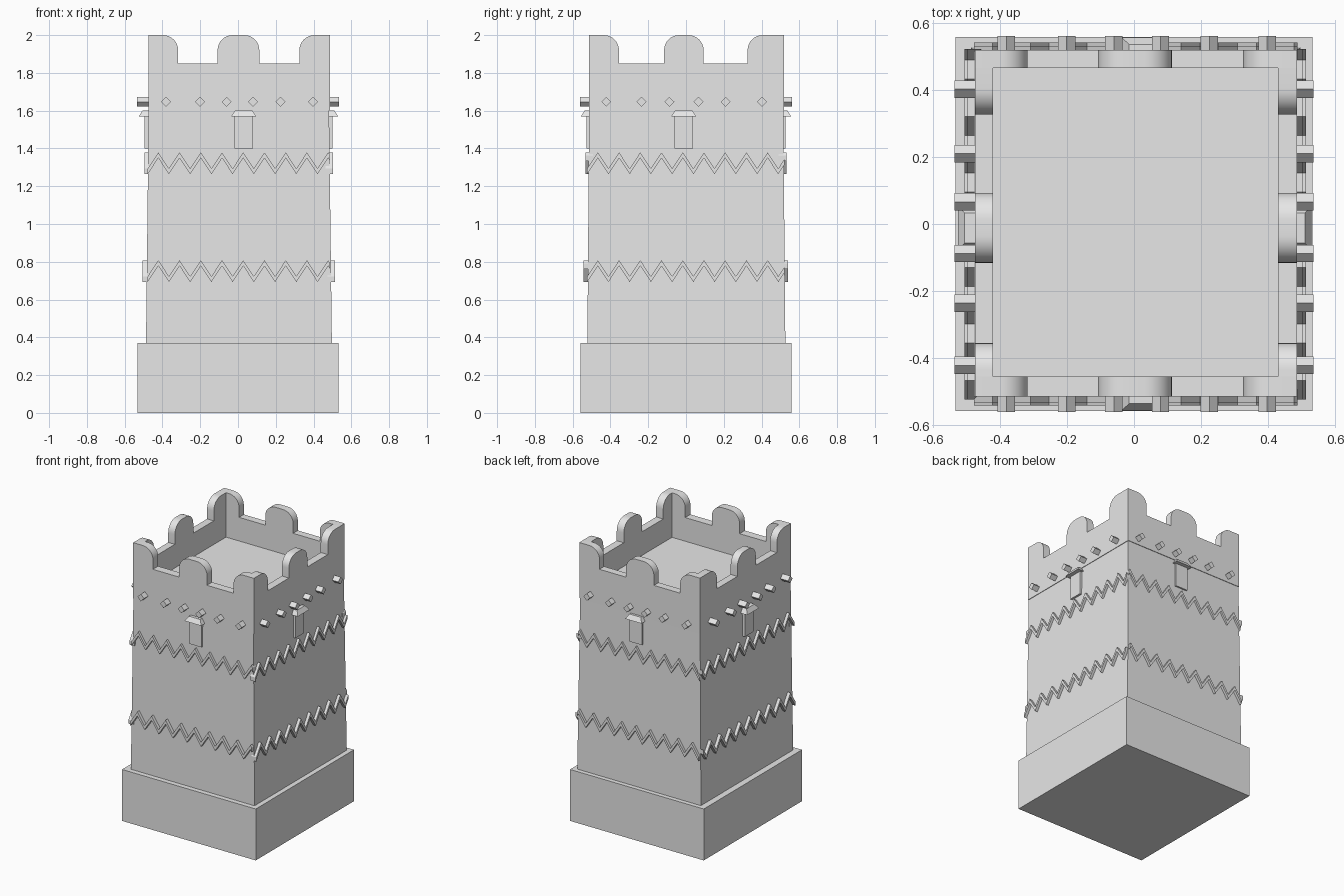
import bpy, bmesh, math

if "Cube" in bpy.data.objects:
    bpy.data.objects.remove(bpy.data.objects["Cube"])

stone = bpy.data.materials.new("pale_grey_stone")
stone.use_nodes = True
stone.diffuse_color = (0.8, 0.8, 0.8, 1)
stone.node_tree.nodes["Principled BSDF"].inputs["Base Color"].default_value = (0.8, 0.8, 0.8, 1)


def finish(name, bm):
    bmesh.ops.recalc_face_normals(bm, faces=bm.faces[:])
    mesh = bpy.data.meshes.new(name)
    bm.to_mesh(mesh)
    bm.free()
    mesh.materials.append(stone)
    obj = bpy.data.objects.new(name, mesh)
    bpy.context.collection.objects.link(obj)
    return obj


def loft(name, rings):
    """Closed solid through rings of equal vertex count."""
    bm = bmesh.new()
    loops = [[bm.verts.new(p) for p in ring] for ring in rings]
    n = len(loops[0])
    for a, b in zip(loops, loops[1:]):
        for i in range(n):
            bm.faces.new((a[i], a[(i + 1) % n], b[(i + 1) % n], b[i]))
    bm.faces.new(loops[0])
    bm.faces.new(loops[-1])
    return finish(name, bm)


def rect(x0, x1, y0, y1, z):
    return [(x0, y0, z), (x1, y0, z), (x1, y1, z), (x0, y1, z)]


def prism(name, poly, axis, d0, d1):
    """Extrude a (u, z) outline along the y or x axis."""
    def place(u, z, d):
        return (u, d, z) if axis == "y" else (d, u, z)
    return loft(name, [[place(u, z, d) for u, z in poly] for d in (d0, d1)])


# Plinth, tapered body and roof deck
X0, X1, Y0, Y1 = -0.474, 0.486, -0.514, 0.519
IX0, IX1, IY0, IY1 = -0.421, 0.43, -0.455, 0.465
loft("plinth", [rect(-0.532, 0.532, -0.558, 0.558, z) for z in (0, 0.37)])
loft("tower_body", [rect(-0.487, 0.497, -0.522, 0.526, 0.37),
                    rect(X0 + 0.001, X1 - 0.004, Y0 + 0.001, Y1 - 0.004, 1.6)])
loft("roof_deck", [rect(IX0 - 0.01, IX1 + 0.01, IY0 - 0.01, IY1 + 0.01, z)
                   for z in (1.6, 1.68)])


# Battlement walls with round-shouldered merlons
def shoulder(u, side, r=0.08, steps=8):
    """Arc from the vertical edge at u up to the flat top; side points into the merlon."""
    return [(u + side * r * (1 - math.cos(a)), 2 - r + r * math.sin(a))
            for a in (math.pi / 2 * i / steps for i in range(steps + 1))]


def battlement(name, u0, u1, gaps, axis, d0, d1):
    poly = [(u0, 1.6), (u0, 2.0)]
    for a, b in gaps:
        poly += shoulder(a, -1)[::-1] + [(a, 1.85), (b, 1.85)] + shoulder(b, 1)
    poly += [(u1, 2.0), (u1, 1.6)]
    obj = prism(name, poly, axis, d0, d1)
    bpy.ops.object.select_all(action="DESELECT")
    obj.select_set(True)
    bpy.context.view_layer.objects.active = obj
    bpy.ops.object.shade_smooth_by_angle(angle=math.radians(30))


gaps_x = [(-0.317, -0.108), (0.113, 0.325)]
gaps_y = [(-0.355, -0.116), (0.093, 0.326)]
battlement("front_battlement", X0, X1, gaps_x, "y", Y0, IY0)
battlement("back_battlement", X0, X1, gaps_x, "y", IY1, Y1)
battlement("right_battlement", Y0, Y1, gaps_y, "x", X0, IX0)
battlement("left_battlement", Y0, Y1, gaps_y, "x", IX1, X1)


# Square beams set on edge, running right through the tower
def beam(name, u, axis, reach):
    z, r = 1.647, 0.026
    prism(name, [(u - r, z), (u, z - r), (u + r, z), (u, z + r)], axis, -reach, reach)


for i, x in enumerate((-0.381, -0.201, -0.06, 0.079, 0.225, 0.397)):
    beam(f"long_beam_{i + 1}", x, "y", 0.561)
for i, y in enumerate((-0.422, -0.236, -0.088, 0.066, 0.21, 0.402)):
    beam(f"cross_beam_{i + 1}", y, "x", 0.535)


# Zigzag mouldings around the body
def zigzag(name, u0, u1, low, axis, d0, d1):
    step, thick, rise = 0.0562, 0.03, 0.085
    line = []
    count = int((u1 - u0) / step)
    for i in range(count + 1):
        line.append((u0 + i * step, low + rise * (i % 2)))
    part = (u1 - line[-1][0]) / step
    last = count % 2
    line.append((u1, low + rise * (last + part * (1 - 2 * last))))
    poly = line + [(u, z + thick) for u, z in reversed(line)]
    prism(name, poly, axis, d0, d1)


for level, low, xa, xb, ya, yb in (("lower", 0.693, -0.505, 0.513, -0.542, 0.541),
                                   ("upper", 1.264, -0.496, 0.504, -0.532, 0.531)):
    deep = 0.04
    zigzag(f"{level}_front_zigzag", -0.478, 0.488, low, "y", ya, ya + deep)
    zigzag(f"{level}_back_zigzag", -0.478, 0.488, low, "y", yb - deep, yb)
    zigzag(f"{level}_right_zigzag", -0.523, 0.522, low, "x", xa, xa + deep)
    zigzag(f"{level}_left_zigzag", -0.523, 0.522, low, "x", xb - deep, xb)


# Window panels with small hipped hoods
def window(name, u, axis, wall, panel, hood):
    """wall, panel and hood are depths from inside the wall outward."""
    prism(name + "_panel", [(u - 0.049, 1.4), (u + 0.049, 1.4),
                            (u + 0.049, 1.575), (u - 0.049, 1.575)], axis, wall, panel)
    rings = []
    slope = 0.02 if hood > 0 else -0.02
    for half, z, out in ((0.066, 1.57, hood), (0.045, 1.602, hood - slope)):
        spans = (u - half, u + half) + tuple(sorted((wall, out)))
        if axis == "x":
            spans = spans[2:] + spans[:2]
        rings.append(rect(*spans, z))
    loft(name + "_hood", rings)


window("front_window", 0.03, "y", -0.48, -0.528, -0.556)
window("back_window", 0.03, "y", 0.48, 0.528, 0.556)
window("right_window", -0.012, "x", -0.45, -0.495, -0.525)
window("left_window", -0.012, "x", 0.45, 0.5, 0.53)
